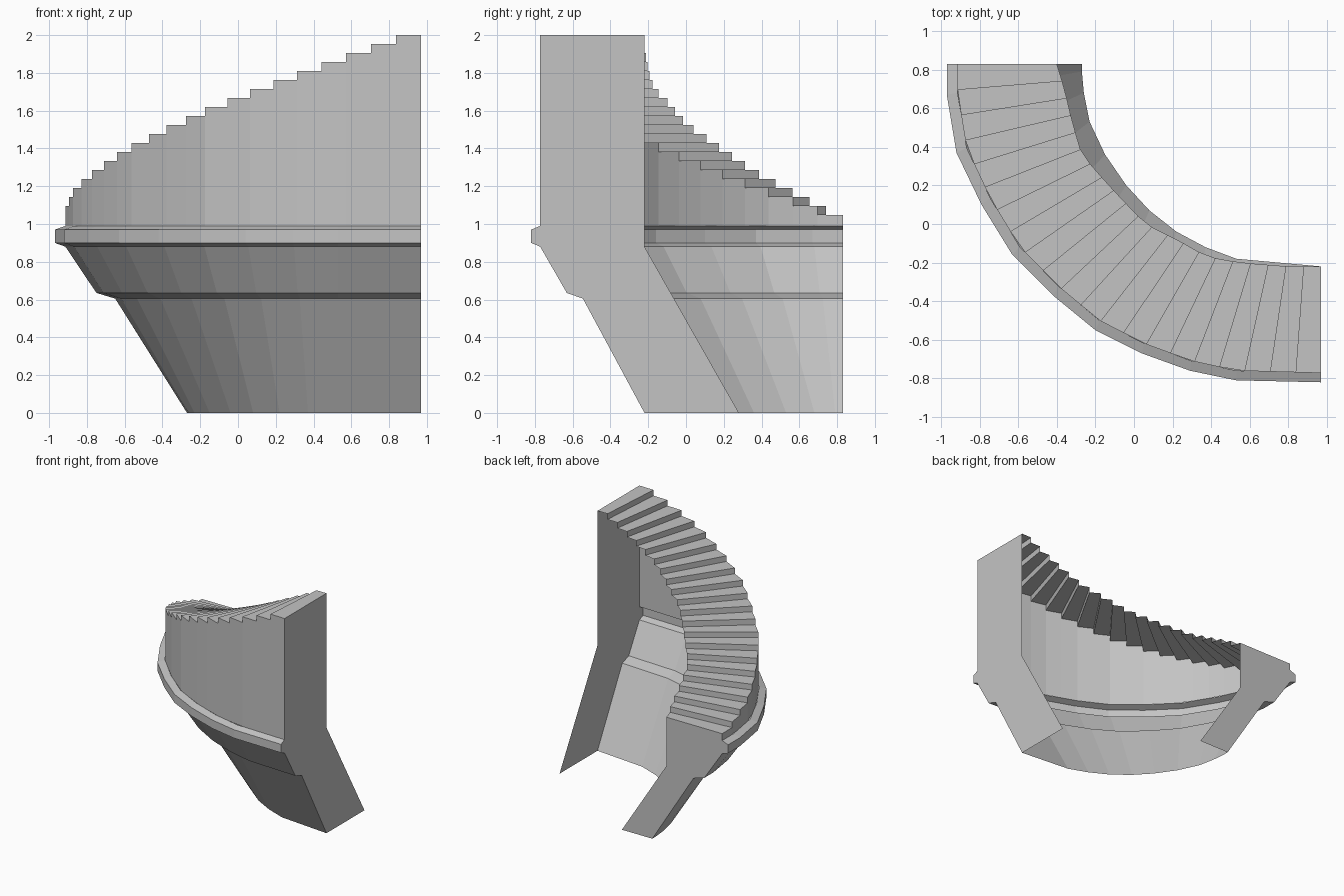
import bpy
from mathutils import Vector

cube = bpy.data.objects.get("Cube")
if cube:
    bpy.data.objects.remove(cube, do_unlink=True)

stone = bpy.data.materials.new("grey_stone")
stone.use_nodes = True
GREY = (0.55, 0.55, 0.55, 1)
stone.diffuse_color = GREY
stone.node_tree.nodes["Principled BSDF"].inputs["Base Color"].default_value = GREY


def add_mesh(name, faces):
    """Make a flat-shaded object from a list of polygons, sharing equal corners."""
    index, polys = {}, []
    for face in faces:
        polys.append([index.setdefault(tuple(round(c, 5) for c in p), len(index)) for p in face])
    mesh = bpy.data.meshes.new(name)
    mesh.from_pydata(list(index), [], polys)
    mesh.materials.append(stone)
    obj = bpy.data.objects.new(name, mesh)
    bpy.context.collection.objects.link(obj)
    return obj


def path(points):
    return [Vector(p) for p in points]


def along(points, fraction):
    """Point at a fraction of the length of a plan path."""
    lengths = [(b - a).length for a, b in zip(points, points[1:])]
    left = fraction * sum(lengths)
    for a, b, size in zip(points, points[1:], lengths):
        if left <= size + 1e-6:
            return a.lerp(b, min(left / size, 1))
        left -= size
    return points[-1]


def at(p, z):
    return (p.x, p.y, z)


# Plan curves: moulding edge, foot of the wall, inner ends of the treads
rim = path([(.97, -.82), (.53, -.81), (.29, -.76), (.04, -.67), (-.2, -.55), (-.42, -.37),
            (-.63, -.16), (-.79, .1), (-.92, .37), (-.97, .67), (-.97, .83)])
foot = path([(.97, -.22), (.53, -.18), (.37, -.12), (.22, -.04), (.08, .07), (-.04, .2),
             (-.15, .36), (-.23, .53), (-.26, .68), (-.27, .79), (-.27, .83)])
inner = path([(.97, -.22), (.8, -.22), (.55, -.2), (.38, -.17), (.24, -.09), (.06, 0),
              (-.13, .2), (-.27, .36), (-.32, .53), (-.36, .7), (-.4, .83)])

# Wall profile: blend from rim to foot, height
profile = [(.08, .99), (0, .97), (0, .9), (.08, .88), (.315, .635), (.457, .605), (1, 0)]
rings = [[at(r.lerp(f, u), z) for r, f in zip(rim, foot)] for u, z in profile]
faces = []
for hi, lo in zip(rings, rings[1:]):
    for i in range(len(rim) - 1):
        faces.append((hi[i + 1], lo[i + 1], lo[i], hi[i]))
add_mesh("moulded_lower_wall", faces)

# Stair treads and risers, with the wall rising to meet each tread
STEPS, TOP, END = 21, 2.0, 1.0
drop = (TOP - END) / STEPS
wall = [r.lerp(f, .08) for r, f in zip(rim, foot)]
treads, panels = [], []
for k in range(STEPS):
    z = TOP - k * drop
    in0, in1 = along(inner, k / STEPS), along(inner, (k + 1) / STEPS)
    out0, out1 = along(wall, k / STEPS), along(wall, (k + 1) / STEPS)
    treads.append((at(in1, z), at(out1, z), at(out0, z), at(in0, z)))
    treads.append((at(out1, z), at(in1, z), at(in1, z - drop), at(out1, z - drop)))
    panels.append((at(out1, z), at(out1, .99), at(out0, .99), at(out0, z)))
add_mesh("stair_steps", treads)
add_mesh("upper_wall", panels)

# Flat end caps
tall = [at(wall[0], TOP)] + [ring[0] for ring in rings]
tall += [(.97, .28, 0), (.97, -.22, .88), at(inner[0], TOP)]
add_mesh("tall_end_cap", [tall])
short = [at(wall[-1], END)] + [ring[-1] for ring in rings]
short += [(.01, .83, 0), (-.4, .83, .64), at(inner[-1], END)]
add_mesh("short_end_cap", [short[::-1]])
